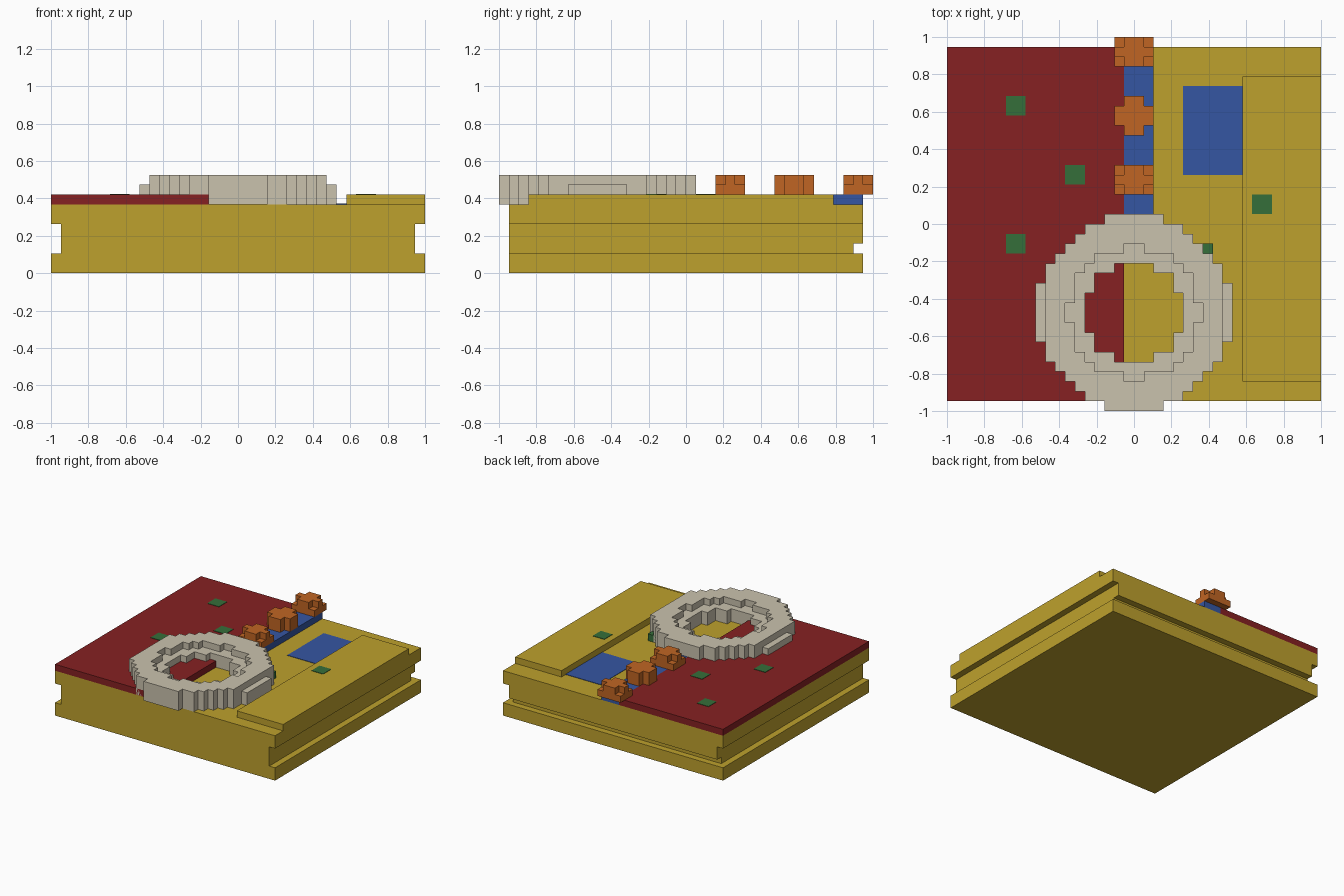
import bpy, bmesh

if "Cube" in bpy.data.objects:
    bpy.data.objects.remove(bpy.data.objects["Cube"])

U = 1 / 19          # block unit: the model is 38 units wide


def mat(name, rgb):
    m = bpy.data.materials.new(name)
    lin = [((c / 255 + 0.055) / 1.055) ** 2.4 for c in rgb]
    m.diffuse_color = (*lin, 1)
    m.use_nodes = True
    m.node_tree.nodes["Principled BSDF"].inputs["Base Color"].default_value = m.diffuse_color
    return m


YELLOW = mat("mustard yellow", (190, 161, 45))
RED = mat("dark red", (134, 33, 34))
BLUE = mat("blue", (53, 86, 162))
GREEN = mat("green", (53, 110, 58))
ORANGE = mat("orange", (192, 101, 35))
STONE = mat("stone grey", (202, 194, 174))


def finish(name, bm, material):
    me = bpy.data.meshes.new(name)
    bm.to_mesh(me)
    bm.free()
    me.materials.append(material)
    ob = bpy.data.objects.new(name, me)
    bpy.context.collection.objects.link(ob)
    return ob


def box(name, x, y, z, material):
    """Box from (min, max) ranges in block units."""
    bm = bmesh.new()
    bmesh.ops.create_cube(bm, size=1)
    for v in bm.verts:
        v.co = [(r[0] if c < 0 else r[1]) * U for c, r in zip(v.co, (x, y, z))]
    return finish(name, bm, material)


def blocks(name, cells, material):
    """Outer skin of a set of unit cells."""
    bm = bmesh.new()
    verts = {}

    def vert(p):
        if p not in verts:
            verts[p] = bm.verts.new([c * U for c in p])
        return verts[p]

    for cell in sorted(cells):
        for axis in range(3):
            for side in (0, 1):
                near = list(cell)
                near[axis] += 2 * side - 1
                if tuple(near) in cells:
                    continue
                loop = []
                for a, b in ((0, 0), (1, 0), (1, 1), (0, 1)):
                    p = list(cell)
                    p[axis] += side
                    p[(axis + 1) % 3] += a
                    p[(axis + 2) % 3] += b
                    loop.append(vert(tuple(p)))
                bm.faces.new(loop if side else loop[::-1])
    return finish(name, bm, material)


# Base slab with side grooves and a rear slot
base = box("base_slab", (-19, 19), (-18, 18), (0, 7), YELLOW)
cutters = [("left_groove_cutter", (-21, -18), (-20, 20), (2, 5)),
           ("right_groove_cutter", (18, 21), (-20, 20), (2, 5)),
           ("rear_slot_cutter", (-22, 22), (17, 21), (2, 3))]
for name, x, y, z in cutters:
    cutter = box(name, x, y, z, YELLOW)
    cutter.hide_render = True
    cutter.hide_set(True)
    mod = base.modifiers.new(name, 'BOOLEAN')
    mod.operation = 'DIFFERENCE'
    mod.solver = 'EXACT'
    mod.object = cutter

# Raised layer: red field, blue channel, yellow side ledge, blue pool patch
box("red_field", (-19, -1), (-18, 18), (7, 8), RED)
box("blue_channel", (-1, 2), (0, 18), (7, 8), BLUE)
box("side_ledge", (11, 19), (-16, 15), (7, 8), YELLOW)
box("blue_patch", (5, 11), (5, 14), (7, 7.06), BLUE)

# Green square tiles set into the top layer
for i, (x, y) in enumerate([(-13, 11), (-7, 4), (-13, -3), (12, 1), (6, -4)]):
    box(f"green_tile_{i + 1}", (x, x + 2), (y, y + 2), (7, 8.06), GREEN)

# Stone ring: stepped circle with a lower inner ledge
ring = set()
for i in range(-10, 10):
    for j in range(-10, 10):
        r2 = (i + 0.5) ** 2 + (j + 0.5) ** 2
        if 25 < r2 < 97:
            top_open = r2 > 43 and -9 <= i < 9
            for k in range(7, 10 if top_open else 9):
                ring.add((i, j - 9, k))
blocks("stone_ring", ring, STONE)

# Orange posts along the channel: rounded 4-wide blocks
for i, (y0, y1) in enumerate([(3, 6), (9, 13), (16, 19)]):
    cells = set()
    for x in range(-2, 2):
        for y in range(y0, y1):
            corner = x in (-2, 1) and y in (y0, y1 - 1)
            height = 2
            if corner:                      # end posts keep low corners
                height = 0 if i == 1 else 1
            cells |= {(x, y, 8 + k) for k in range(height)}
    blocks(f"orange_post_{i + 1}", cells, ORANGE)
